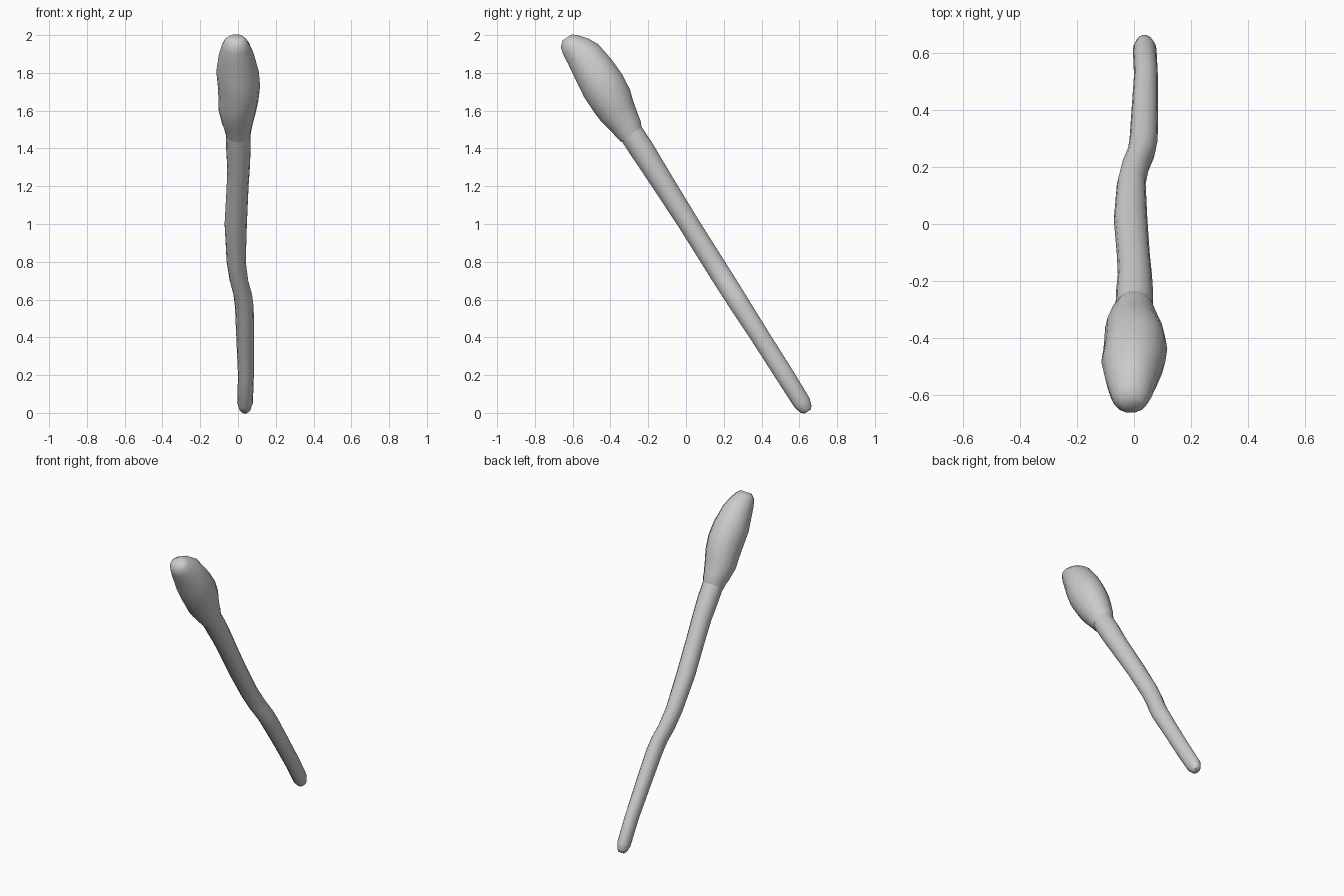
import bpy, bmesh, math
from mathutils import Vector

# Leaning axis: direction along the stick and its perpendicular in the y-z plane
ORIGIN = Vector((0, 0, 1.025))
ALONG = Vector((0, -0.533, 0.846))
ACROSS = Vector((0, 0.846, 0.533))
SIDES = 14


def loft(name, stations):
    """Stations: (distance along axis, x min, x max, across min, across max)."""
    bm = bmesh.new()
    rings = []
    for s, x0, x1, u0, u1 in stations:
        ring = []
        for i in range(SIDES):
            a = 2 * math.pi * i / SIDES
            x = (x0 + x1) / 2 + (x1 - x0) / 2 * math.cos(a)
            u = (u0 + u1) / 2 + (u1 - u0) / 2 * math.sin(a)
            ring.append(bm.verts.new(ORIGIN + ALONG * s + ACROSS * u + Vector((x, 0, 0))))
        rings.append(ring)
    for r0, r1 in zip(rings, rings[1:]):
        for i in range(SIDES):
            j = (i + 1) % SIDES
            bm.faces.new((r0[i], r0[j], r1[j], r1[i]))
    bm.faces.new(rings[0])
    bm.faces.new(rings[-1])
    bmesh.ops.recalc_face_normals(bm, faces=bm.faces)
    mesh = bpy.data.meshes.new(name)
    bm.to_mesh(mesh)
    bm.free()
    ob = bpy.data.objects.new(name, mesh)
    bpy.context.collection.objects.link(ob)
    bpy.ops.object.select_all(action='DESELECT')
    ob.select_set(True)
    bpy.context.view_layer.objects.active = ob
    bpy.ops.object.shade_smooth_by_angle(angle=math.radians(50))
    return ob


# Crooked shaft with a rounded foot
loft("shaft", [
    (-1.205, 0.020, 0.055, -0.018, 0.022),
    (-1.190, 0.007, 0.067, -0.034, 0.036),
    (-1.150, -0.004, 0.079, -0.046, 0.050),
    (-0.975, 0.000, 0.084, -0.048, 0.053),
    (-0.740, -0.009, 0.085, -0.050, 0.053),
    (-0.550, -0.016, 0.083, -0.055, 0.055),
    (-0.470, -0.024, 0.074, -0.056, 0.056),
    (-0.384, -0.044, 0.054, -0.057, 0.056),
    (-0.266, -0.060, 0.041, -0.057, 0.056),
    (-0.030, -0.071, 0.047, -0.056, 0.056),
    (0.207, -0.060, 0.056, -0.061, 0.060),
    (0.330, -0.057, 0.063, -0.064, 0.063),
    (0.443, -0.063, 0.067, -0.068, 0.066),
    (0.600, -0.066, 0.066, -0.070, 0.062),
])

# Swollen head with a small lip at its base and a blunt tip
loft("head", [
    (0.530, -0.064, 0.066, -0.075, 0.060),
    (0.572, -0.074, 0.073, -0.083, 0.077),
    (0.600, -0.084, 0.078, -0.089, 0.082),
    (0.680, -0.102, 0.096, -0.107, 0.100),
    (0.740, -0.103, 0.108, -0.112, 0.118),
    (0.830, -0.107, 0.117, -0.115, 0.126),
    (0.920, -0.115, 0.110, -0.105, 0.121),
    (1.030, -0.101, 0.084, -0.092, 0.104),
    (1.085, -0.088, 0.066, -0.087, 0.075),
    (1.125, -0.074, 0.050, -0.076, 0.040),
    (1.150, -0.050, 0.028, -0.048, 0.012),
])
